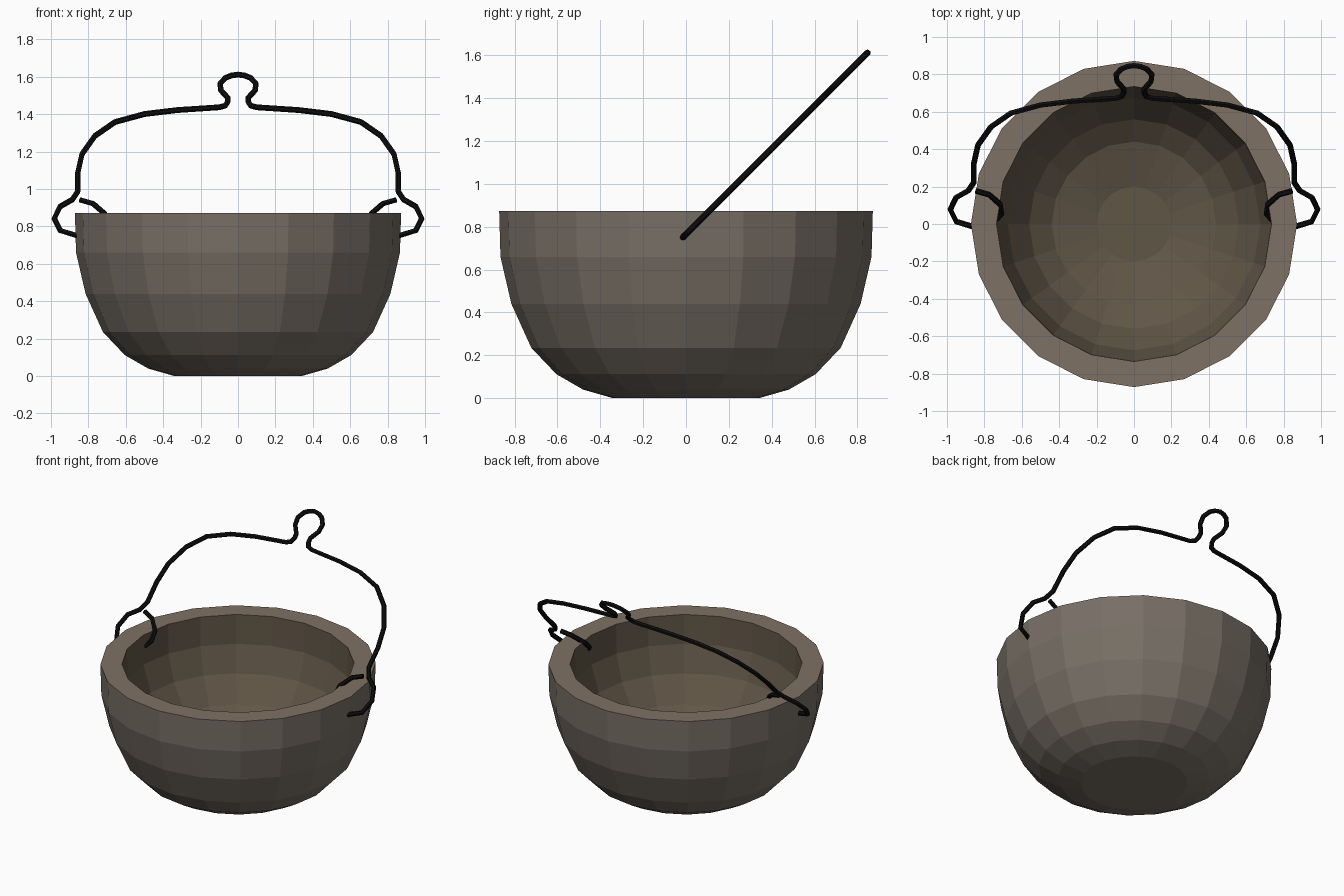
import bpy, bmesh, math

if "Cube" in bpy.data.objects:
    bpy.data.objects.remove(bpy.data.objects["Cube"])

SIDES = 20


def material(name, rgb):
    m = bpy.data.materials.new(name)
    m.diffuse_color = (*rgb, 1)
    m.use_nodes = True
    m.node_tree.nodes["Principled BSDF"].inputs["Base Color"].default_value = m.diffuse_color
    return m


outside = material("outer_clay", (0.188, 0.16, 0.132))
rim = material("rim_clay", (0.21, 0.167, 0.128))
inside = material("inner_clay", (0.12, 0.094, 0.063))
black = material("black_iron", (0.004, 0.004, 0.004))

# Bowl: faceted thick-walled lathe, profile runs from underside over the rim to the floor
profile = [(0.34, 0), (0.48, 0.04), (0.605, 0.112), (0.722, 0.235), (0.815, 0.44),
           (0.866, 0.66), (0.872, 0.873),
           (0.735, 0.873), (0.731, 0.67), (0.675, 0.49), (0.56, 0.325), (0.44, 0.235), (0.20, 0.165)]
bm = bmesh.new()
rings = [[bm.verts.new((r * math.cos(math.tau * i / SIDES), r * math.sin(math.tau * i / SIDES), z))
          for i in range(SIDES)] for r, z in profile]
for k, (a, b) in enumerate(zip(rings, rings[1:])):
    for i in range(SIDES):
        j = (i + 1) % SIDES
        f = bm.faces.new((a[i], a[j], b[j], b[i]))
        f.material_index = 0 if k < 6 else 1 if k == 6 else 2
bm.faces.new(rings[0][::-1])
bm.faces.new(rings[-1]).material_index = 2
bmesh.ops.recalc_face_normals(bm, faces=bm.faces)
mesh = bpy.data.meshes.new("bowl")
bm.to_mesh(mesh)
bm.free()
for m in (outside, rim, inside):
    mesh.materials.append(m)
bpy.context.collection.objects.link(bpy.data.objects.new("bowl", mesh))


# Wire through (x, z) points lying in the plane tilted back 45 degrees
def wire(name, points):
    cu = bpy.data.curves.new(name, 'CURVE')
    cu.dimensions = '3D'
    cu.bevel_depth = 0.0155
    cu.bevel_resolution = 1
    cu.use_fill_caps = True
    s = cu.splines.new('POLY')
    s.points.add(len(points) - 1)
    for p, (x, z) in zip(s.points, points):
        p.co = (x, z - 0.765, z, 1)
    s.use_smooth = False
    cu.materials.append(black)
    bpy.context.collection.objects.link(bpy.data.objects.new(name, cu))


def mirrored(points):
    return [(-x, z) for x, z in points]


# Bail handle: knob loop, shoulder, and outer hook down to the wall
half = [(0.035, 1.607), (0.068, 1.594), (0.096, 1.563), (0.091, 1.527), (0.054, 1.487), (0.054, 1.468),
        (0.068, 1.446), (0.10, 1.437), (0.326, 1.422), (0.50, 1.401), (0.658, 1.358), (0.765, 1.284),
        (0.834, 1.187), (0.856, 1.09), (0.856, 0.988), (0.885, 0.944), (0.952, 0.906),
        (0.982, 0.842), (0.950, 0.778), (0.855, 0.749)]
wire("bail_handle", mirrored(half)[::-1] + [(0, 1.612)] + half)

# Inner hooks: curl over the rim and into the inner wall
hook = [(0.845, 0.942), (0.775, 0.922), (0.715, 0.870), (0.708, 0.82), (0.74, 0.785)]
wire("inner_hook_right", hook)
wire("inner_hook_left", mirrored(hook))
